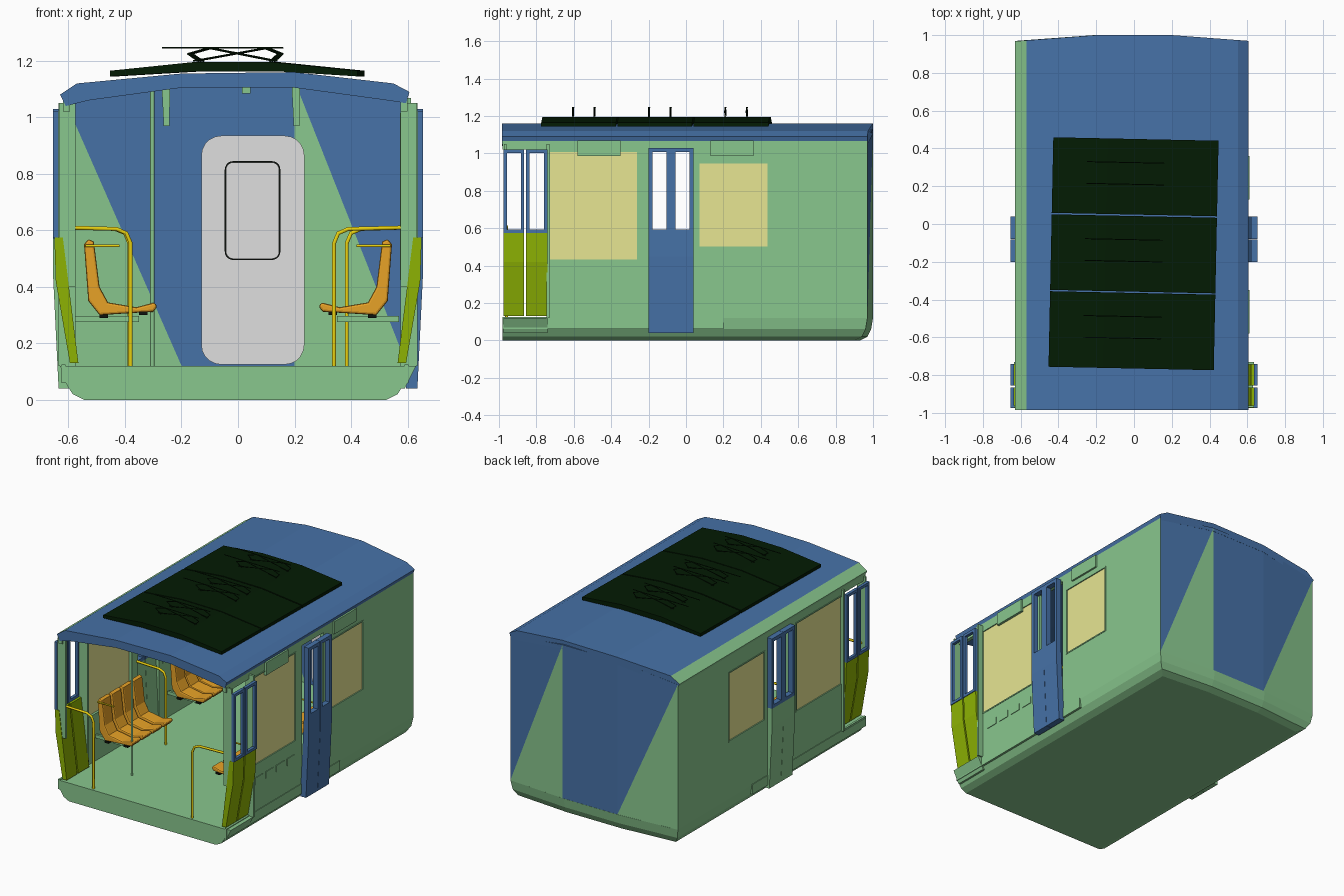
import bpy, bmesh, math
from mathutils import Matrix

if "Cube" in bpy.data.objects:
    bpy.data.objects.remove(bpy.data.objects["Cube"])


def material(name, r, g, b):
    m = bpy.data.materials.new(name)
    m.diffuse_color = (r, g, b, 1)
    m.use_nodes = True
    m.node_tree.nodes["Principled BSDF"].inputs["Base Color"].default_value = m.diffuse_color
    return m


GREEN = material("soft green", .25, .57, .27)
BLUE = material("steel blue", .062, .168, .39)
DARK = material("dark solar green", .001, .011, .001)
CREAM = material("cream glass", .80, .79, .29)
YELLOW = material("rail yellow", .85, .66, .005)
ORANGE = material("seat orange", .80, .36, .02)
OLIVE = material("olive green", .27, .45, .001)
WHITE = material("light grey", .74, .74, .74)
BLACK = material("black", .004, .006, .004)


def finish(name, bm, *mats):
    bmesh.ops.recalc_face_normals(bm, faces=bm.faces[:])
    me = bpy.data.meshes.new(name)
    bm.to_mesh(me)
    bm.free()
    for m in mats:
        me.materials.append(m)
    ob = bpy.data.objects.new(name, me)
    bpy.context.collection.objects.link(ob)
    return ob


def add_prism(bm, pts, y0, y1):
    # profile in x,z swept along y; y1 may depend on x
    end = y1 if callable(y1) else (lambda x: y1)
    a = [bm.verts.new((x, y0, z)) for x, z in pts]
    b = [bm.verts.new((x, end(x), z)) for x, z in pts]
    n = len(pts)
    for i in range(n):
        j = (i + 1) % n
        bm.faces.new((a[i], a[j], b[j], b[i]))
    bm.faces.new(a)
    bm.faces.new(b[::-1])


def prism(name, pts, y0, y1, mat):
    bm = bmesh.new()
    add_prism(bm, pts, y0, y1)
    return finish(name, bm, mat)


def boxes(name, specs, mat):
    # each spec is x0, x1, y0, y1, z0, z1
    bm = bmesh.new()
    for x0, x1, y0, y1, z0, z1 in specs:
        add_prism(bm, [(x0, z0), (x1, z0), (x1, z1), (x0, z1)], y0, y1)
    return finish(name, bm, mat)


def frame(x0, x1, y0, y1, z0, z1, t):
    # four bars around a rectangular opening in a side wall
    return [(x0, x1, y0, y0 + t, z0, z1), (x0, x1, y1 - t, y1, z0, z1),
            (x0, x1, y0 + t, y1 - t, z0, z0 + t), (x0, x1, y0 + t, y1 - t, z1 - t, z1)]


def tube(name, pts, r, mat):
    cu = bpy.data.curves.new(name, 'CURVE')
    cu.dimensions = '3D'
    cu.bevel_depth, cu.bevel_resolution, cu.use_fill_caps = r, 1, True
    sp = cu.splines.new('POLY')
    sp.points.add(len(pts) - 1)
    for p, co in zip(sp.points, pts):
        p.co = (*co, 1)
    cu.materials.append(mat)
    ob = bpy.data.objects.new(name, cu)
    bpy.context.collection.objects.link(ob)
    return ob


# lower hull with rounded bottom edges; its top is the floor
bm = bmesh.new()
rings = []
for z, w, yb in [(0, .535, .90), (.02, .575, .94), (.06, .6, .96), (.12, .61, .97)]:
    foot = [(-w, -.98), (w, -.98), (w, yb), (.2, yb + .03), (-.2, yb + .03), (-w, yb)]
    rings.append([bm.verts.new((x - .01, y, z)) for x, y in foot])
for lo, hi in zip(rings, rings[1:]):
    for i in range(6):
        j = (i + 1) % 6
        bm.faces.new((lo[i], lo[j], hi[j], hi[i]))
bm.faces.new(rings[0])
bm.faces.new(rings[-1])
finish("lower_hull", bm, GREEN)

# curved end wall of six triangles, two of them green
bm = bmesh.new()
cols = [(-.62, .97), (-.2, .999), (.2, .999), (.6, .97)]
lo = [bm.verts.new((x, y, .12)) for x, y in cols]
hi = [bm.verts.new((x, y, 1.13 if abs(x) < .3 else 1.075)) for x, y in cols]
for i in range(3):
    f1 = bm.faces.new((hi[i], lo[i], lo[i + 1]))
    f2 = bm.faces.new((hi[i], lo[i + 1], hi[i + 1]))
    f1.material_index = 0 if i != 1 else 1
    f2.material_index = 1
ob = finish("end_wall", bm, GREEN, BLUE)
if sum(p.normal.y for p in ob.data.polygons) < 0:
    ob.data.flip_normals()
mod = ob.modifiers.new("thickness", 'SOLIDIFY')
mod.thickness, mod.offset = .01, -1

# roof slab, left eave green
roof = [(-.63, 1.08), (-.57, 1.12), (-.2, 1.155), (.2, 1.16), (.55, 1.12), (.607, 1.09),
        (.595, 1.05), (.53, 1.06), (.2, 1.105), (-.2, 1.105), (-.53, 1.06), (-.61, 1.04)]
ob = prism("roof", roof, -.985, lambda x: 1 - .03 * max(0, abs(x) - .2) / .4, BLUE)
ob.data.materials.append(GREEN)
for p in ob.data.polygons:
    if p.center.x < -.58 and abs(p.normal.y) < .5:
        p.material_index = 1

for s, X in ((1, .6), (-1, .62)):
    side = "right" if s > 0 else "left"

    def sx(a, b):
        return (s * a, s * b) if s > 0 else (s * b, s * a)

    # side wall built around its window and door openings
    x0, x1 = sx(X - .025, X)
    wall = [(-.74, -.73, .12, 1.07), (-.73, -.26, .12, .43), (-.73, -.26, 1.01, 1.07),
            (-.26, -.19, .12, 1.07), (-.19, .03, 1.03, 1.07), (.03, .07, .12, 1.07),
            (.07, .44, .12, .50), (.07, .44, .95, 1.07), (.44, .97, .12, 1.07),
            (-.98, -.74, 1.02, 1.07)]
    boxes(side + "_wall", [(x0, x1, *w) for w in wall], GREEN)
    boxes(side + "_floor_ledge", [(*sx(X - .01, X + .004), -.98, .2, .06, .125)], GREEN)
    boxes(side + "_door_post", [(*sx(.575, .635), -.745, -.73, .12, 1.05),
                                (*sx(.575, .634), -.972, -.960, .40, 1.05)], GREEN)

    # window panes and thin frames
    p0, p1 = sx(X - .012, X - .004)
    boxes(side + "_window_panes", [(p0, p1, -.73, -.26, .43, 1.01),
                                   (p0, p1, .07, .44, .50, .95)], CREAM)
    f0, f1 = sx(X - .027, X + .003)
    boxes(side + "_window_frames", frame(f0, f1, -.735, -.255, .425, 1.015, .008)
          + frame(f0, f1, .065, .445, .495, .955, .008), GREEN)

    # middle sliding door, two leaves with open upper halves
    d0, d1 = sx(.62, .655)
    leaves = [(-.2, -.081), (-.079, .04)]
    bars = []
    for a, b in leaves:
        bars += frame(d0, d1, a, b, .57, 1.03, .022)
    boxes(side + "_middle_door_frames", bars, BLUE)
    lower = [(s * .62, .57), (s * .655, .57), (s * .655, .45), (s * .635, .04), (s * .595, .04)]
    for a, b in leaves:
        prism(side + "_middle_door_panel", lower, a, b, BLUE if s > 0 else GREEN)

    # front door: blue upper frames, sloping olive lower panels
    d0, d1 = sx(.635, .655)
    leaves = [(-.975, -.865), (-.855, -.74)]
    bars = []
    for a, b in leaves:
        bars += frame(d0, d1, a, b, .575, 1.02, .018)
    boxes(side + "_front_door_frames", bars, BLUE)
    panel = [(s * .62, .575), (s * .65, .575), (s * .645, .42), (s * .595, .13), (s * .565, .13)]
    for a, b in leaves:
        prism(side + "_front_door_panel", panel, a, b, OLIVE)
    prism(side + "_door_step", [(s * .54, .04), (s * .59, .04), (s * .63, .12), (s * .57, .12)],
          -.975, -.74, GREEN)

    # seats in two rows of four
    seat = [(.285, .33), (.30, .312), (.49, .30), (.53, .35), (.545, .55), (.53, .57),
            (.51, .56), (.49, .40), (.46, .345), (.36, .328), (.295, .345)]
    rows = [[-.64 + .11 * i for i in range(4)], [.11 + .1 * i for i in range(4)]]
    for row in rows:
        for y in row:
            ob = prism(side + "_seat", [(s * x, z) for x, z in seat], y - .046, y + .046, ORANGE)
            b = ob.modifiers.new("soft edges", 'BEVEL')
            b.width, b.segments, b.limit_method = .008, 2, 'ANGLE'
            b.angle_limit = math.radians(60)
        boxes(side + "_seat_beam", [(*sx(.32, .35), row[0] - .05, row[-1] + .05, .300, .312),
                                    (*sx(.46, .49), row[0] - .05, row[-1] + .05, .290, .303)], BLACK)
        boxes(side + "_seat_brackets", [(*sx(.35, X - .03), y, y + .015, .275, .297)
                                        for y in (row[0], row[-1])], GREEN)

    # bent yellow grab rails
    for y, x in ((-.96, .34 if s > 0 else .38), (-.2, .385)):
        tube(side + "_grab_rail", [(s * (X - .01), y, .61), (s * (x + .05), y, .605),
                                   (s * (x + .015), y, .59), (s * x, y, .555), (s * x, y, .12)],
             .008, YELLOW)
    for y in (-.69, .04):
        tube(side + "_seat_arm", [(s * .54, y, .545), (s * .42, y, .545)], .005, YELLOW)

    # hanging ceiling brackets
    hx = .205 if s > 0 else -.255
    for y in (-.7, -.2, .3):
        prism(side + "_ceiling_bracket", [(hx - .015, 1.11), (hx + .015, 1.11), (hx + .012, .97),
                                          (hx - .008, .97)], y, y + .02, GREEN)

# outside vent boxes and small slots on the right wall
boxes("vent_boxes", [(.59, .612, y, y + .23, .985, 1.068) for y in (-.58, .13)], GREEN)
boxes("wall_slots", [(.595, .604, y - .04, y + .04, .30, .345) for y in rows[0]], GREEN)

# floor to ceiling pole and small lamp
tube("standing_pole", [(-.303, -.67, .03), (-.303, -.67, 1.1)], .008, GREEN)
boxes("ceiling_lamp", [(.015, .045, -.5, -.47, 1.085, 1.11)], GREEN)


# inner end door with rounded corners and a framed window
def rounded(x0, x1, z0, z1, r, n=5):
    out = []
    for cx, cz, a in ((x1 - r, z1 - r, 0), (x0 + r, z1 - r, 90), (x0 + r, z0 + r, 180), (x1 - r, z0 + r, 270)):
        for i in range(n + 1):
            t = math.radians(a + 90 * i / n)
            out.append((cx + r * math.cos(t), cz + r * math.sin(t)))
    return out


prism("end_door", rounded(-.13, .235, .125, .935, .07), .95, .975, WHITE)
prism("end_door_window_trim", rounded(-.047, .15, .495, .845, .03), .944, .951, BLACK)
prism("end_door_window", rounded(-.043, .146, .499, .841, .027), .938, .946, WHITE)

# three dark roof panels, slightly turned, with thin folding rods on top
turn = Matrix.Translation((0, -.16, 0)) @ Matrix.Rotation(math.radians(-1.2), 4, 'Z') @ Matrix.Translation((0, .16, 0))
shape = [(-.44, 1.165), (-.15, 1.195), (.14, 1.195), (.435, 1.165), (.435, 1.145),
         (.15, 1.163), (-.15, 1.162), (-.44, 1.145)]
for y in (-.765, -.358, .05):
    prism("roof_panel", shape, y, y + .4, DARK).matrix_world = turn
    for dy in (.16, .275):
        yy = y + dy
        rods = [[(-.26, 1.246), (.15, 1.246)], [(-.17, 1.225), (-.1, 1.245), (.13, 1.2)],
                [(.15, 1.225), (.1, 1.245), (-.15, 1.2)], [(-.17, 1.225), (-.13, 1.197)],
                [(.15, 1.225), (.12, 1.197)]]
        for r in rods:
            tube("roof_rod", [(x, yy, z) for x, z in r], .0025, DARK).matrix_world = turn
